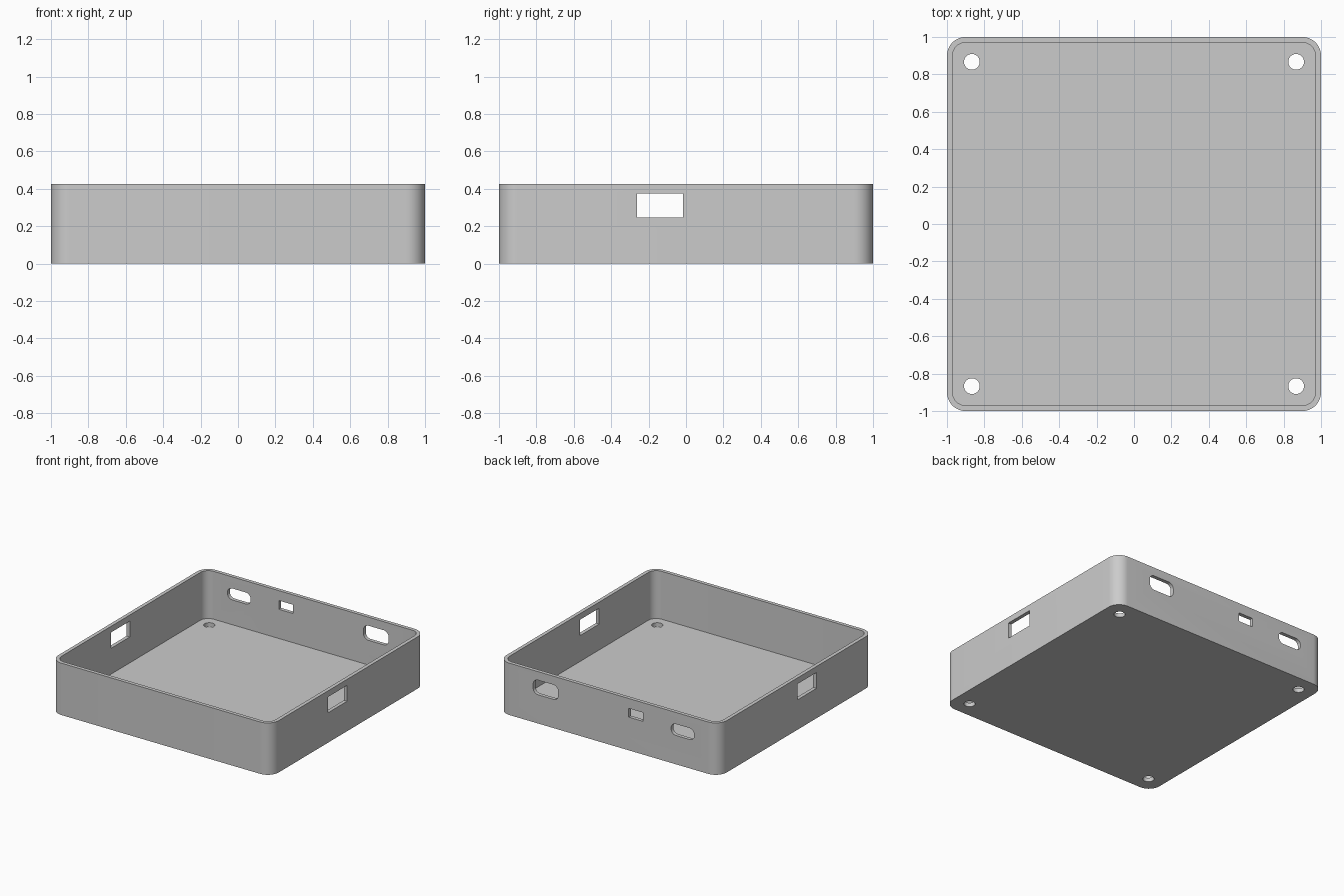
import bpy, bmesh
from math import sin, cos, pi, radians
from mathutils import Matrix, Vector

cube = bpy.data.objects.get("Cube")
if cube:
    bpy.data.objects.remove(cube, do_unlink=True)

HEIGHT, WALL, FLOOR, CORNER = 0.425, 0.03, 0.033, 0.1

grey = bpy.data.materials.new("plain grey")
grey.use_nodes = True
grey.diffuse_color = (0.6, 0.6, 0.6, 1)
grey.node_tree.nodes["Principled BSDF"].inputs["Base Color"].default_value = (0.6, 0.6, 0.6, 1)


def rounded_prism(name, width, depth, radius, height, matrix, steps=12):
    """Rounded rectangle extruded along its own z, then placed by a matrix."""
    bm = bmesh.new()
    if radius:
        points = []
        for quarter, (sx, sy) in enumerate([(1, 1), (-1, 1), (-1, -1), (1, -1)]):
            for i in range(steps + 1):
                a = (quarter + i / steps) * pi / 2
                points.append((sx * (width / 2 - radius) + radius * cos(a),
                               sy * (depth / 2 - radius) + radius * sin(a), 0))
    else:
        points = [(sx * width / 2, sy * depth / 2, 0)
                  for sx, sy in [(1, 1), (-1, 1), (-1, -1), (1, -1)]]
    face = bm.faces.new([bm.verts.new(p) for p in points])
    grown = bmesh.ops.extrude_face_region(bm, geom=[face])["geom"]
    bmesh.ops.translate(bm, vec=(0, 0, height),
                        verts=[v for v in grown if isinstance(v, bmesh.types.BMVert)])
    bmesh.ops.remove_doubles(bm, verts=bm.verts, dist=1e-5)
    bmesh.ops.recalc_face_normals(bm, faces=bm.faces)
    bm.transform(matrix)
    mesh = bpy.data.meshes.new(name)
    bm.to_mesh(mesh)
    bm.free()
    mesh.materials.append(grey)
    obj = bpy.data.objects.new(name, mesh)
    bpy.context.collection.objects.link(obj)
    return obj


def up_from(x, y, z):
    return Matrix.Translation((x, y, z))


# Solid body with rounded corners
tray = rounded_prism("enclosure_tray", 2, 2, CORNER, HEIGHT, up_from(0, 0, 0))

# Inner cavity
inner = 2 - 2 * WALL
cutters = [rounded_prism("cavity_cutter", inner, inner, CORNER - WALL, HEIGHT,
                         up_from(0, 0, FLOOR))]

# Screw holes in the floor corners
for x in (-0.867, 0.867):
    for y in (-0.867, 0.867):
        cutters.append(rounded_prism("screw_hole_cutter", 0.084, 0.084, 0.0419, 0.2,
                                     up_from(x, y, -0.1), 8))

# Rectangular window through both side walls
cutters.append(rounded_prism("side_window_cutter", 0.13, 0.246, 0, 2.4,
                             up_from(-1.2, -0.138, 0.31) @ Matrix.Rotation(pi / 2, 4, "Y")))

# Port openings in the back wall: x centre, z centre, width, height, corner radius
for x, z, width, height, radius in [(0.572, 0.295, 0.228, 0.12, 0.045),
                                    (-0.245, 0.308, 0.128, 0.072, 0),
                                    (-0.67, 0.283, 0.21, 0.094, 0.044)]:
    cutters.append(rounded_prism("port_cutter", width, height, radius, 0.4,
                                 up_from(x, 1.2, z) @ Matrix.Rotation(pi / 2, 4, "X")))

# Cut every opening, then drop the cutters
bpy.context.view_layer.objects.active = tray
tray.select_set(True)
for cutter in cutters:
    cutter.hide_render = True
    cut = tray.modifiers.new("cut", "BOOLEAN")
    cut.operation, cut.solver, cut.object = "DIFFERENCE", "EXACT", cutter
    bpy.ops.object.modifier_apply(modifier=cut.name)
    bpy.data.objects.remove(cutter, do_unlink=True)

bpy.ops.object.shade_smooth_by_angle(angle=radians(30))
